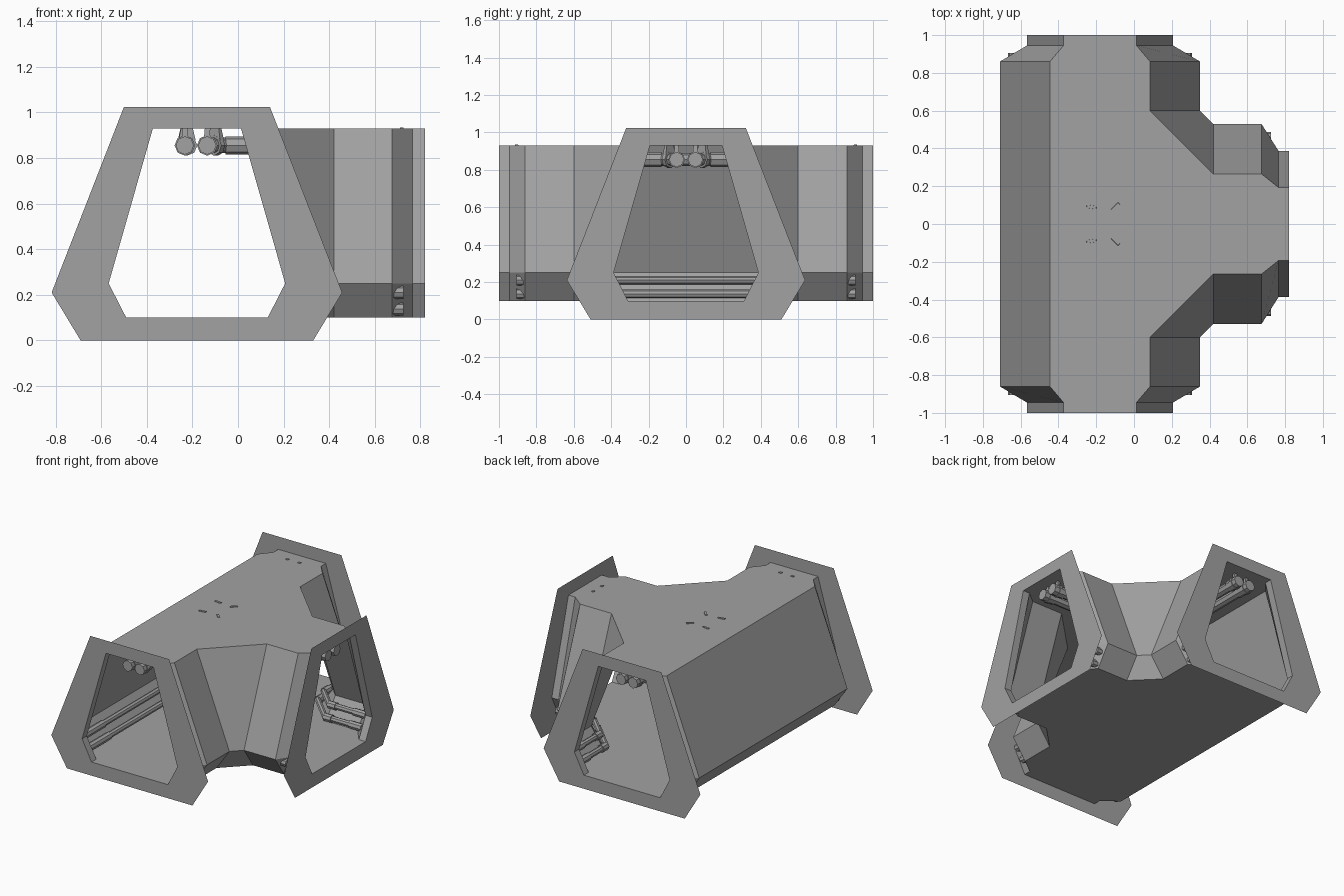
import bpy, bmesh, math
from mathutils import Vector, Matrix

if "Cube" in bpy.data.objects:
    bpy.data.objects.remove(bpy.data.objects["Cube"], do_unlink=True)

grey = bpy.data.materials.new("plain grey")
grey.use_nodes = True
COLOR = (0.36, 0.36, 0.36, 1)
grey.diffuse_color = COLOR
grey.node_tree.nodes["Principled BSDF"].inputs["Base Color"].default_value = COLOR

AXIS = -0.18                      # centre line of the long corridor
ARM = 0.82                        # end of the side arm
LEVELS = (0.93, 0.25, 0.10)       # ceiling, widest line, floor
NECK = (0.193, 0.387, 0.31)       # half widths at those levels
MAIN = (0.265, 0.53, 0.425)
RIM = (0.32, 0.637, 0.51)
RIM_LEVELS = (1.024, 0.21, 0.0)


def add_mesh(name, bm):
    mesh = bpy.data.meshes.new(name)
    bm.to_mesh(mesh)
    bm.free()
    return add_object(name, mesh)


def add_object(name, mesh):
    mesh.materials.clear()
    mesh.materials.append(grey)
    ob = bpy.data.objects.new(name, mesh)
    bpy.context.collection.objects.link(ob)
    return ob


# Corridor shell: three lofted walls, one ceiling, one floor
def left_station(y, widths):
    return [(AXIS - w, y, z) for w, z in zip(widths, LEVELS)]


def corner_wall(s):
    rows = []
    for y, widths in ((1, NECK), (0.945, NECK), (0.86, MAIN), (0.6, MAIN)):
        rows.append([(AXIS + w, s * y, z) for w, z in zip(widths, LEVELS)])
    for x, widths in ((0.42, MAIN), (0.675, MAIN), (0.765, NECK), (ARM, NECK)):
        rows.append([(x, s * w, z) for w, z in zip(widths, LEVELS)])
    return rows


left_wall = [left_station(s * y, w) for s, y, w in (
    (-1, 1, NECK), (-1, 0.945, NECK), (-1, 0.86, MAIN),
    (1, 0.86, MAIN), (1, 0.945, NECK), (1, 1, NECK))]
bm = bmesh.new()
loop = []
for wall in (left_wall, corner_wall(1), corner_wall(-1)[::-1]):
    rows = [[bm.verts.new(p) for p in row] for row in wall]
    for a, b in zip(rows, rows[1:]):
        for i in range(2):
            bm.faces.new((a[i], a[i + 1], b[i + 1], b[i]))
    loop += rows
bm.faces.new([row[0] for row in loop][::-1])
bm.faces.new([row[2] for row in loop])
bmesh.ops.recalc_face_normals(bm, faces=bm.faces)
bmesh.ops.triangulate(bm, faces=[f for f in bm.faces if len(f.verts) > 4])
add_mesh("corridor_shell", bm)


# Flat end frames
def ring(widths, levels):
    side = list(zip(widths, levels))
    return side + [(-w, z) for w, z in reversed(side)]


def end_frame(name, place, flip):
    bm = bmesh.new()
    outer, inner = [[bm.verts.new(place(u, z)) for u, z in ring(*r)]
                    for r in ((RIM, RIM_LEVELS), (NECK, LEVELS))]
    for i in range(6):
        j = (i + 1) % 6
        face = [outer[i], outer[j], inner[j], inner[i]]
        bm.faces.new(face[::-1] if flip else face)
    add_mesh(name, bm)


end_frame("front_frame", lambda u, z: (AXIS + u, -1, z), True)
end_frame("back_frame", lambda u, z: (AXIS + u, 1, z), False)
end_frame("side_frame", lambda u, z: (ARM, u, z), True)


# Eight-sided pipes and sleeves
def pipe(name, points, radius):
    curve = bpy.data.curves.new(name, "CURVE")
    curve.dimensions = "3D"
    curve.bevel_depth = radius
    curve.bevel_resolution = 2
    curve.use_fill_caps = True
    spline = curve.splines.new("POLY")
    spline.points.add(len(points) - 1)
    for p, co in zip(spline.points, points):
        p.co = (*co, 1)
    spline.use_smooth = False
    temp = bpy.data.objects.new(name, curve)
    mesh = bpy.data.meshes.new_from_object(temp)
    bpy.data.objects.remove(temp)
    add_object(name, mesh)


def sleeve(name, start, toward, length, radius):
    a, b = Vector(start), Vector(toward)
    pipe(name, [a, a + (b - a).normalized() * length], radius)


# Low wall pipes along each lower slope
for w, z in ((0.458, 0.21), (0.41, 0.137)):
    left = [(AXIS - w, -0.905, z), (AXIS - w, 0.905, z)]
    pipe("left_wall_pipe", left, 0.022)
    for a, b in (left, left[::-1]):
        sleeve("left_pipe_sleeve", a, b, 0.25, 0.028)
    for s in (-1, 1):
        path = [(AXIS + w, s * 0.905, z), (AXIS + w, s * 0.6, z),
                (0.42, s * w, z), (0.725, s * w, z)]
        pipe("corner_wall_pipe", path, 0.022)
        for i, j, length in ((0, 1, 0.1), (3, 2, 0.1), (1, 0, 0.06), (2, 3, 0.06)):
            sleeve("corner_pipe_sleeve", path[i], path[j], length, 0.028)


# Ceiling pipes: one straight, two turning into the arm
PIPE_Z = 0.855


def hanger(x, y, angle, width):
    c, s = math.cos(angle), math.sin(angle)
    d = Vector((s, -c, 0)) * 0.012
    p = Vector((x, y, PIPE_Z))
    pipe("hanger_ring", [p - d, p + d], 0.045)
    bm = bmesh.new()
    bmesh.ops.create_cube(bm, size=1, matrix=Matrix.Translation((x, y, 0.907))
                          @ Matrix.Rotation(angle, 4, "Z")
                          @ Matrix.Diagonal((width, 0.016, 0.055, 1)))
    for v in bm.verts:            # flare the strap toward the ring
        if v.co.z < 0.9:
            v.co.x += (v.co.x - x) * 0.5
            v.co.y += (v.co.y - y) * 0.5
    add_mesh("hanger_strap", bm)


straight = [(-0.233, -0.95, PIPE_Z), (-0.233, 0.95, PIPE_Z)]
pipe("straight_ceiling_pipe", straight, 0.034)
for s in (-1, 1):
    sleeve("ceiling_pipe_sleeve", straight[(s + 1) // 2], (-0.233, 0, PIPE_Z), 0.12, 0.04)
    hanger(-0.233, s * 0.905, 0, 0.02)
    hanger(-0.225, s * 0.09, -s * 0.15, 0.05)
    bend = [(-0.135, s * 0.95, PIPE_Z), (-0.135, s * 0.13, PIPE_Z),
            (-0.055, s * 0.05, PIPE_Z), (0.77, s * 0.05, PIPE_Z)]
    pipe("turning_ceiling_pipe", bend, 0.034)
    for i, j in ((0, 1), (1, 0), (2, 3), (3, 2)):
        sleeve("ceiling_pipe_sleeve", bend[i], bend[j], 0.1, 0.04)
    hanger(-0.135, s * 0.905, 0, 0.02)
    hanger(-0.097, s * 0.09, s * math.pi / 4, 0.05)
    hanger(0.718, s * 0.05, math.pi / 2, 0.02)
